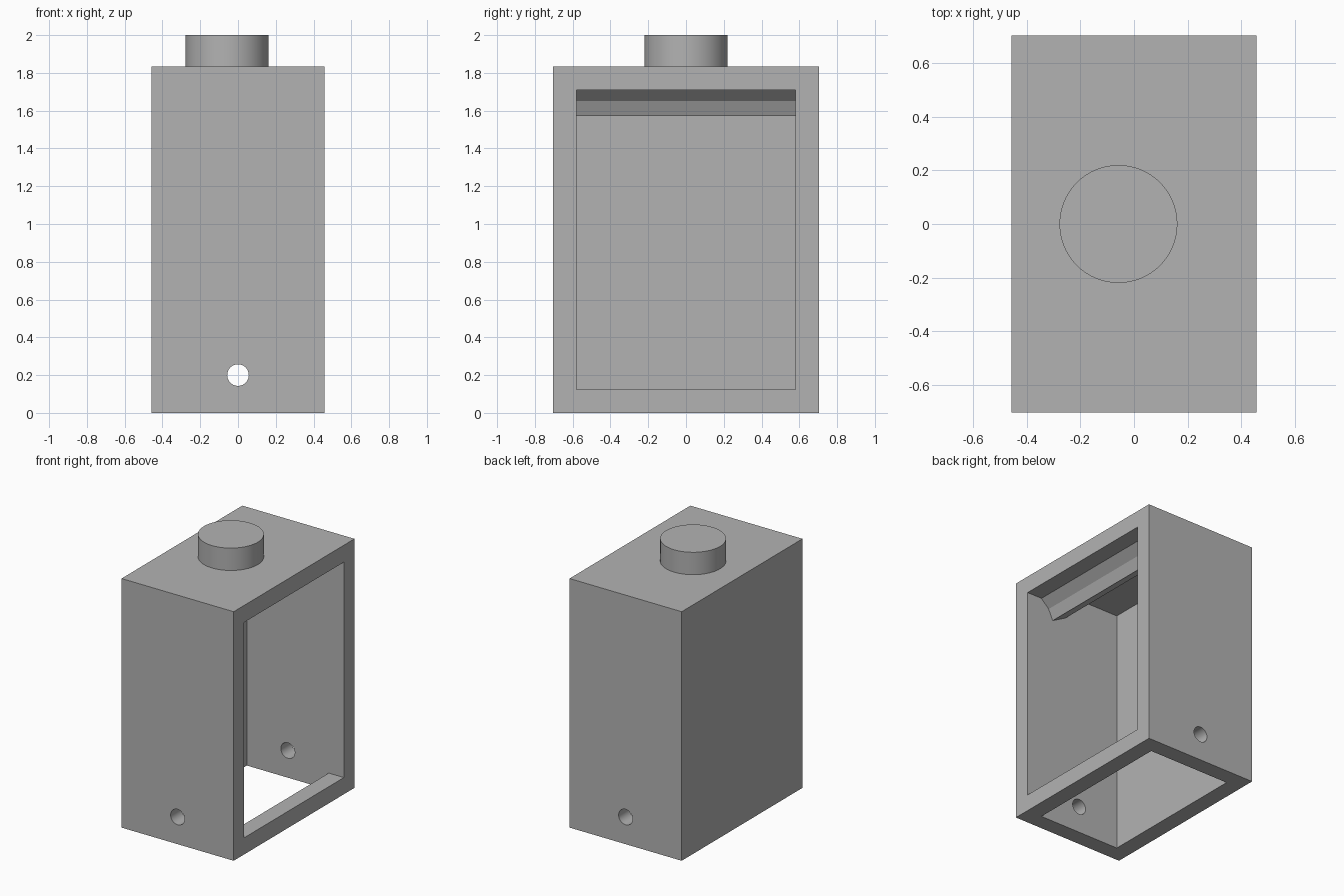
import bpy, bmesh, math
from mathutils import Vector

default = bpy.data.objects.get("Cube")
if default:
    bpy.data.objects.remove(default, do_unlink=True)

grey = bpy.data.materials.new("plain grey")
grey.use_nodes = True
grey.diffuse_color = (0.45, 0.45, 0.45, 1)
grey.node_tree.nodes["Principled BSDF"].inputs["Base Color"].default_value = grey.diffuse_color

HX, HY, TOP = 0.457, 0.703, 1.835   # outer half sizes and roof height
WALL = 0.123
IX, IY = HX - WALL, HY - WALL       # inner half sizes
CEILING, HEAD = 1.82, 1.71          # inner ceiling and top of the side opening


def finish(name, bm):
    bmesh.ops.recalc_face_normals(bm, faces=bm.faces)
    mesh = bpy.data.meshes.new(name)
    bm.to_mesh(mesh)
    bm.free()
    mesh.materials.append(grey)
    obj = bpy.data.objects.new(name, mesh)
    bpy.context.collection.objects.link(obj)
    return obj


def box(name, low, high):
    bm = bmesh.new()
    bmesh.ops.create_cube(bm, size=1)
    low, high = Vector(low), Vector(high)
    for v in bm.verts:
        v.co = (low + high) / 2 + v.co * (high - low)
    return finish(name, bm)


def cylinder(name, radius, depth, location, tilt=0):
    bm = bmesh.new()
    bmesh.ops.create_cone(bm, cap_ends=True, segments=64, radius1=radius,
                          radius2=radius, depth=depth)
    obj = finish(name, bm)
    obj.location = location
    obj.rotation_euler.x = tilt
    return obj


def smooth(obj):
    bpy.ops.object.select_all(action="DESELECT")
    obj.select_set(True)
    bpy.context.view_layer.objects.active = obj
    bpy.ops.object.shade_smooth_by_angle(angle=math.radians(20))


def cut(target, cutter):
    cutter.hide_render = True
    mod = target.modifiers.new("cut", "BOOLEAN")
    mod.operation, mod.solver, mod.object = "DIFFERENCE", "EXACT", cutter
    bpy.context.view_layer.objects.active = target
    bpy.ops.object.modifier_apply(modifier=mod.name)
    bpy.data.objects.remove(cutter, do_unlink=True)


# Housing: hollow, open underneath, with a framed opening on its left side
housing = box("housing", (-HX, -HY, 0), (HX, HY, TOP))
cut(housing, box("cavity_cutter", (-IX, -IY, -0.1), (IX, IY, CEILING)))
cut(housing, box("opening_cutter", (0, -IY, WALL), (HX + 0.1, IY, HEAD)))
# Hole through the front and back walls
cut(housing, cylinder("hole_cutter", 0.057, 2 * HY + 0.2, (0, 0, 0.2), math.pi / 2))
smooth(housing)

# Bent lip curling down behind the head of the opening
profile = [(IX, CEILING), (IX, HEAD), (0.27, 1.65), (0.235, 1.572),
           (0.12, 1.635), (0.155, 1.72), (0.27, CEILING)]
bm = bmesh.new()
face = bm.faces.new([bm.verts.new((x, -IY, z)) for x, z in profile])
side = bmesh.ops.extrude_face_region(bm, geom=[face])
bmesh.ops.translate(bm, vec=(0, 2 * IY, 0),
                    verts=[g for g in side["geom"] if isinstance(g, bmesh.types.BMVert)])
finish("opening_lip", bm)

# Round cap on the roof
cap = cylinder("top_cap", 0.22, 2 - TOP, (-0.058, 0, (2 + TOP) / 2))
smooth(cap)
